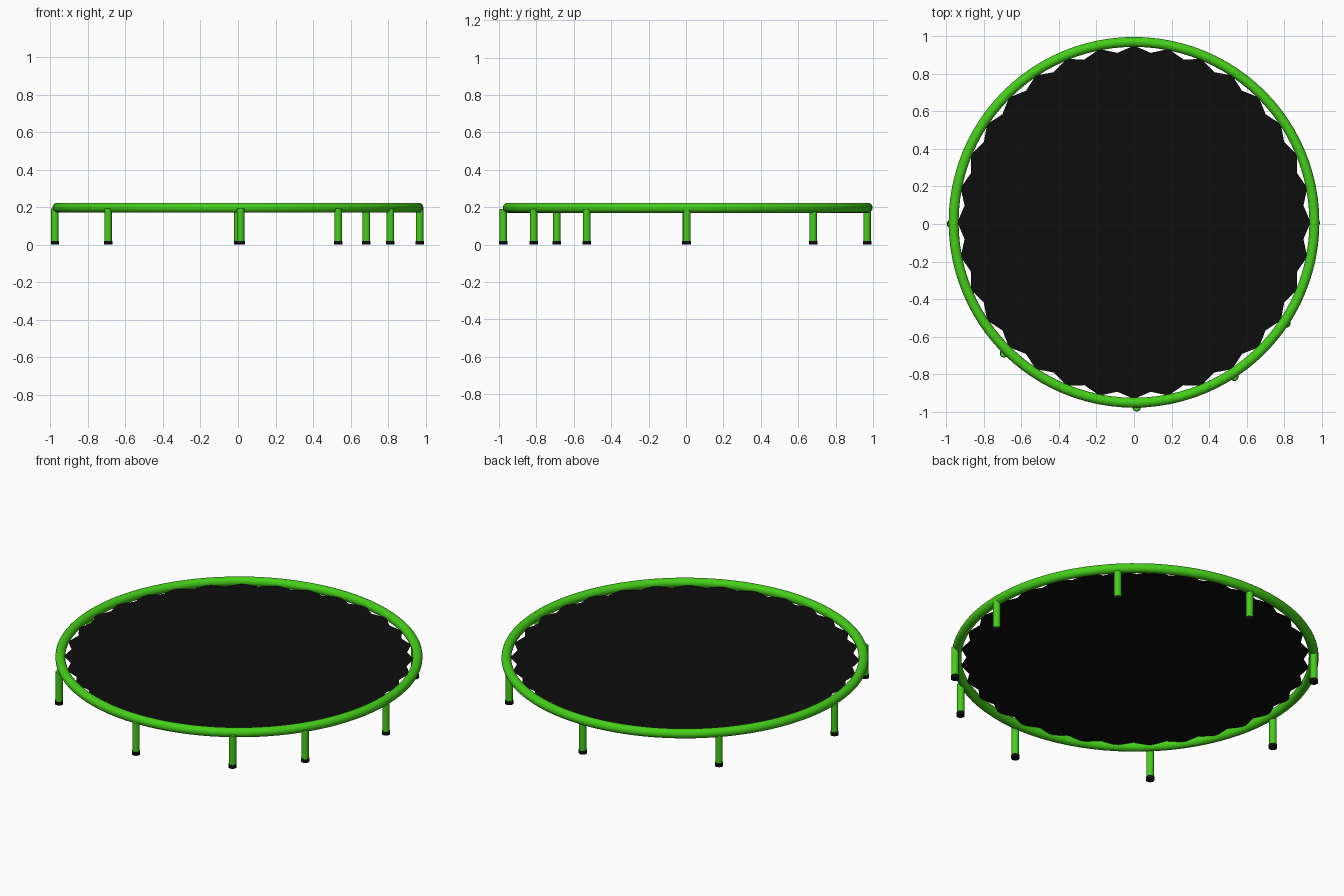
import bpy, bmesh, math

if "Cube" in bpy.data.objects:
    bpy.data.objects.remove(bpy.data.objects["Cube"])

CY = 0.009          # ring centre in y
RING_Z = 0.197


def material(name, color):
    m = bpy.data.materials.new(name)
    m.diffuse_color = color
    m.use_nodes = True
    m.node_tree.nodes["Principled BSDF"].inputs["Base Color"].default_value = m.diffuse_color
    return m


green = material("green_paint", (0.06, 0.62, 0.01, 1))
black = material("black_fabric", (0.004, 0.004, 0.004, 1))


def finish(obj, name, mat, smooth=True):
    obj.name = name
    obj.data.materials.append(mat)
    if smooth:
        bpy.ops.object.shade_smooth_by_angle(angle=math.radians(40))


def cylinder(name, x, y, z0, z1, r, mat):
    bpy.ops.mesh.primitive_cylinder_add(vertices=24, radius=r, depth=z1 - z0,
                                        location=(x, y, (z0 + z1) / 2))
    finish(bpy.context.object, name, mat)


# Round tubular frame
bpy.ops.mesh.primitive_torus_add(major_radius=0.962, minor_radius=0.0265,
                                 major_segments=96, minor_segments=20,
                                 location=(0, CY, RING_Z))
finish(bpy.context.object, "frame_ring", green)

# Jumping mat with a pointed edge tied to the frame
POINTS = 32
bm = bmesh.new()
rim = []
for i in range(POINTS * 2):
    a = math.pi * i / POINTS
    r = 0.942 if i % 2 == 0 else 0.908
    rim.append(bm.verts.new((r * math.cos(a), CY + r * math.sin(a), 0.192)))
centre = bm.verts.new((0, CY, 0.192))
for i, v in enumerate(rim):
    bm.faces.new((centre, v, rim[(i + 1) % len(rim)]))
mesh = bpy.data.meshes.new("jumping_mat")
bm.to_mesh(mesh)
bm.free()
mat_obj = bpy.data.objects.new("jumping_mat", mesh)
bpy.context.collection.objects.link(mat_obj)
finish(mat_obj, "jumping_mat", black, smooth=False)

# Legs with rubber feet, spaced unevenly around the frame
leg_spots = [(-0.976, 0.0), (-0.693, -0.69), (0.014, -0.977),
             (0.535, -0.815), (0.813, -0.53), (0.969, 0.005),
             (0.685, 0.68), (0.0, 0.968), (-0.693, 0.68)]
for i, (x, y) in enumerate(leg_spots, 1):
    cylinder(f"leg_{i}", x, y, 0.015, 0.192, 0.02, green)
    cylinder(f"foot_{i}", x, y, 0.0, 0.02, 0.0225, black)
